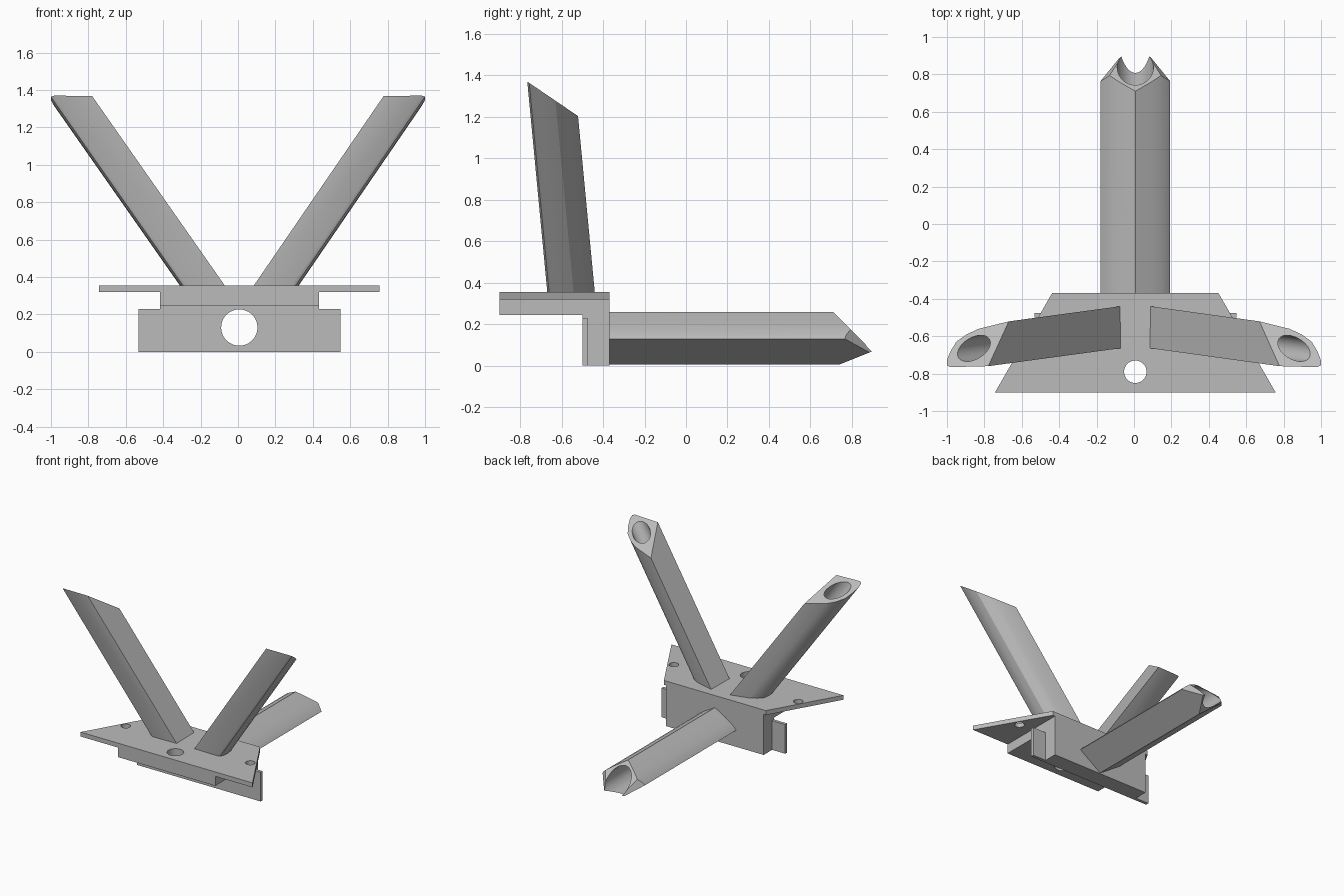
import bpy, bmesh, math
from mathutils import Vector

cube = bpy.data.objects.get("Cube")
if cube:
    bpy.data.objects.remove(cube, do_unlink=True)

gray = bpy.data.materials.new("light gray")
gray.use_nodes = True
gray.diffuse_color = (0.5, 0.5, 0.5, 1)
gray.node_tree.nodes["Principled BSDF"].inputs["Base Color"].default_value = (0.5, 0.5, 0.5, 1)

MID = 0.007   # symmetry plane of the bracket


def prism(name, points, sweep, cuts=()):
    """Extrude a polygon along a vector, then trim it with (point, normal) planes."""
    bm = bmesh.new()
    face = bm.faces.new([bm.verts.new(p) for p in points])
    grown = bmesh.ops.extrude_face_region(bm, geom=[face], use_keep_orig=True)["geom"]
    top = [v for v in grown if isinstance(v, bmesh.types.BMVert)]
    bmesh.ops.translate(bm, verts=top, vec=Vector(sweep))
    bmesh.ops.recalc_face_normals(bm, faces=bm.faces)
    for co, no in cuts:
        cut = bmesh.ops.bisect_plane(bm, geom=bm.verts[:] + bm.edges[:] + bm.faces[:], dist=1e-5,
                                     plane_co=co, plane_no=no, clear_outer=True)["geom_cut"]
        edges = [e for e in cut if isinstance(e, bmesh.types.BMEdge)]
        bmesh.ops.edgeloop_fill(bm, edges=edges)
    bmesh.ops.recalc_face_normals(bm, faces=bm.faces)
    mesh = bpy.data.meshes.new(name)
    bm.to_mesh(mesh)
    bm.free()
    mesh.materials.append(gray)
    ob = bpy.data.objects.new(name, mesh)
    bpy.context.collection.objects.link(ob)
    return ob


def rod(start, end, radius):
    """Round cutter between two points."""
    start, end = Vector(start), Vector(end)
    axis = end - start
    bpy.ops.mesh.primitive_cylinder_add(vertices=48, radius=radius, depth=axis.length,
                                        location=(start + end) / 2,
                                        rotation=axis.to_track_quat("Z", "Y").to_euler())
    ob = bpy.context.object
    ob.data.materials.append(gray)
    ob.hide_render = True
    return ob


def combine(target, tool, operation):
    """Apply a boolean and discard the tool."""
    bpy.context.view_layer.objects.active = target
    mod = target.modifiers.new("boolean", "BOOLEAN")
    mod.operation, mod.solver, mod.object = operation, "EXACT", tool
    bpy.ops.object.modifier_apply(modifier=mod.name)
    bpy.data.objects.remove(tool, do_unlink=True)


def finish(ob):
    bpy.ops.object.select_all(action="DESELECT")
    ob.select_set(True)
    bpy.context.view_layer.objects.active = ob
    bpy.ops.object.shade_smooth_by_angle(angle=math.radians(30))


# Bracket body: L-shaped block, winged top plate, side flanges
profile = [(-0.9, 0.245), (-0.5, 0.245), (-0.5, 0), (-0.37, 0), (-0.37, 0.34), (-0.9, 0.34)]
body = prism("bracket_body", [(MID - 0.425, y, z) for y, z in profile], (0.85, 0, 0))
wings = prism("wings", [(MID + x, y, 0.32) for x, y in
                        [(-0.75, -0.9), (0.75, -0.9), (0.445, -0.37), (-0.445, -0.37)]], (0, 0, 0.035))
flange = prism("flange", [(MID + x, -0.5, z) for x, z in
                          [(-0.54, 0), (0.54, 0), (0.54, 0.23), (-0.54, 0.23)]], (0, 0.025, 0))
combine(body, wings, "UNION")
combine(body, flange, "UNION")

# Bolt holes and the socket opening
for x, y, r in [(0, -0.79, 0.06), (-0.545, -0.63, 0.035), (0.54, -0.63, 0.035)]:
    combine(body, rod((MID + x, y, 0.1), (MID + x, y, 0.5), r), "DIFFERENCE")
combine(body, rod((MID, -1, 0.13), (MID, 0, 0.13), 0.097), "DIFFERENCE")
finish(body)

# Rear arm: diamond tube with rounded shoulders and a mitred tip
half = [(0.09, 0.208), (0.135, 0.178), (0.17, 0.149), (0.185, 0.13)]
section = [(0, 0.26)] + half + [(0, 0.005)] + [(-x, z) for x, z in reversed(half)]
tip = 0.07
cuts = [((MID, 0.9, tip), (0, 1, 1)), ((MID, 0.9, tip), (0, 1, -2.5))]
cuts += [((MID + s * 0.07, 0.9, tip), (s * 0.83, 0.85, 0.32)) for s in (1, -1)]
rear = prism("rear_arm", [(MID + x, -0.375, z) for x, z in section], (0, 1.5, 0), cuts)
combine(rear, rod((MID, -0.6, 0.13), (MID, 1.3, 0.13), 0.097), "DIFFERENCE")
finish(rear)

# Upper arms: D-shaped tubes leaning outward, cut on a slope, with blind bores
outline = [(0.078, -0.664), (0.278, -0.669), (0.301, -0.66), (0.314, -0.636), (0.318, -0.59),
           (0.311, -0.542), (0.275, -0.505), (0.224, -0.477), (0.082, -0.44)]
for name, side, lean in [("left_arm", 1, 0.685), ("right_arm", -1, 0.7)]:
    slope = Vector((side * lean, -0.095, 1))

    def along(x, y, z):
        return Vector((MID + side * x, y, 0.355)) + slope * (z - 0.355)

    arm = prism(name, [along(x, y, 0.345) for x, y in outline], slope * 1.3,
                [((0, -0.765, 1.37), (0, 0.68, 1))])
    combine(arm, rod(along(0.2, -0.575, 0.42), along(0.2, -0.575, 1.7), 0.065), "DIFFERENCE")
    finish(arm)
